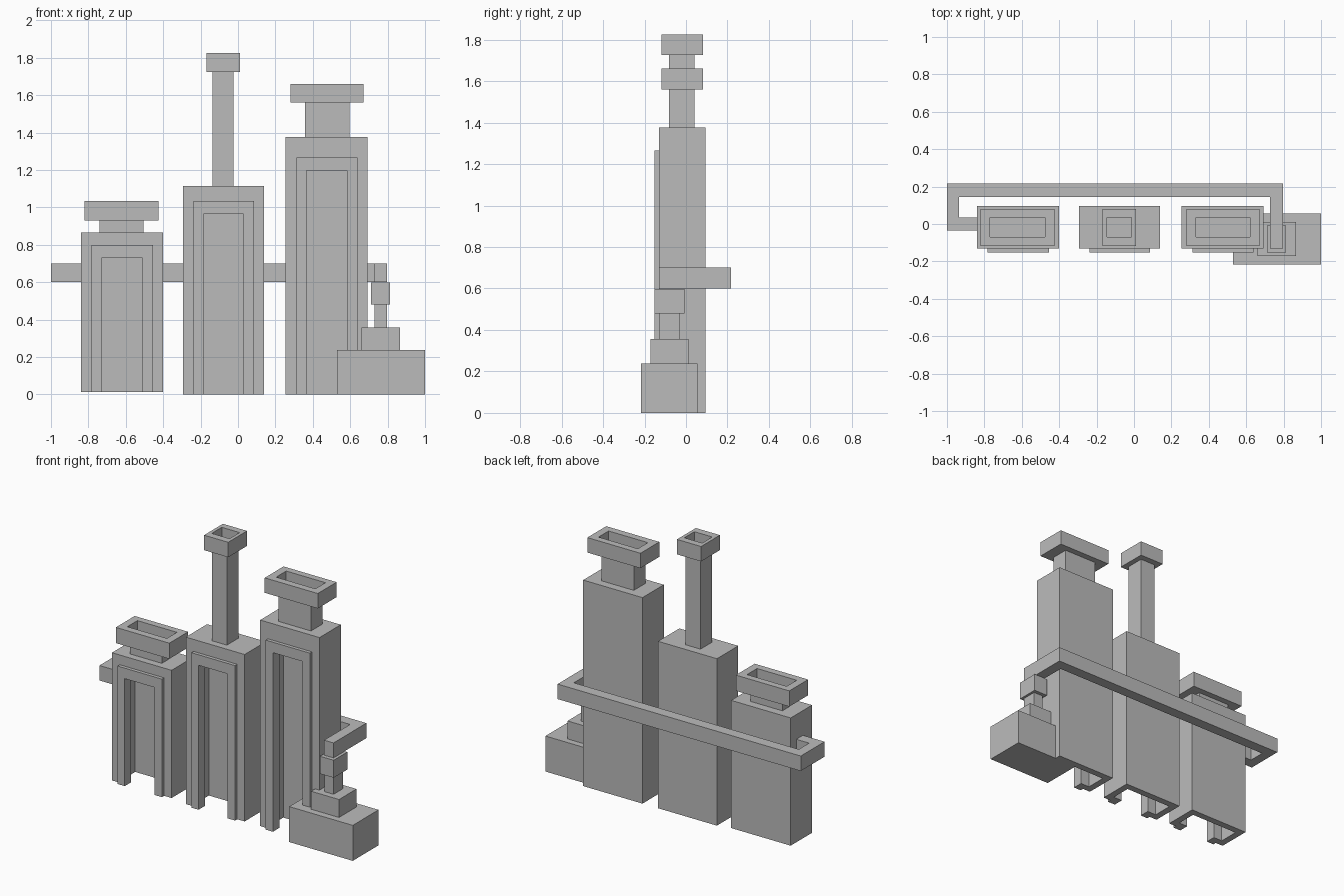
import bpy
import bmesh

cube = bpy.data.objects.get("Cube")
if cube:
    bpy.data.objects.remove(cube, do_unlink=True)

grey = bpy.data.materials.new("plain grey")
grey.use_nodes = True
grey.diffuse_color = (0.5, 0.5, 0.5, 1)
grey.node_tree.nodes["Principled BSDF"].inputs["Base Color"].default_value = (0.5, 0.5, 0.5, 1)


def prism(name, outline, axis, lo, hi):
    """Extrude a 2D outline along 'y' (outline is x, z) or 'z' (outline is x, y)."""
    bm = bmesh.new()
    place = (lambda p: (p[0], lo, p[1])) if axis == "y" else (lambda p: (p[0], p[1], lo))
    face = bm.faces.new([bm.verts.new(place(p)) for p in outline])
    grown = bmesh.ops.extrude_face_region(bm, geom=[face])["geom"]
    moved = [g for g in grown if isinstance(g, bmesh.types.BMVert)]
    step = (0, hi - lo, 0) if axis == "y" else (0, 0, hi - lo)
    bmesh.ops.translate(bm, verts=moved, vec=step)
    bmesh.ops.recalc_face_normals(bm, faces=bm.faces)
    mesh = bpy.data.meshes.new(name)
    bm.to_mesh(mesh)
    bm.free()
    mesh.materials.append(grey)
    obj = bpy.data.objects.new(name, mesh)
    bpy.context.scene.collection.objects.link(obj)
    return obj


def box(name, x, y, z):
    outline = [(x[0], y[0]), (x[1], y[0]), (x[1], y[1]), (x[0], y[1])]
    return prism(name, outline, "z", *z)


def cut(obj, cutter):
    mod = obj.modifiers.new("cut", "BOOLEAN")
    mod.operation = "DIFFERENCE"
    mod.solver = "EXACT"
    mod.object = cutter
    bpy.context.view_layer.objects.active = obj
    bpy.ops.object.modifier_apply(modifier=mod.name)
    bpy.data.objects.remove(cutter, do_unlink=True)


FRONT, BACK, WALL = -0.13, 0.095, 0.045


def tower(name, x, z, neck_x, cap_x, cap_z):
    left, right = x
    base, top = z
    # hollow body, open underneath, with a doorway in the front
    body = box(name + "_body", x, (FRONT, BACK), z)
    cut(body, box("cavity", (left + WALL, right - WALL),
                  (FRONT + WALL, BACK - WALL), (base - 0.1, top - WALL)))
    door = (left + 0.11, right - 0.11)
    door_top = top - 0.18 if top > 1.2 else top - 0.15
    if base > 0:
        door_top = top - 0.135
    cut(body, box("doorway", door, (FRONT - 0.1, FRONT + WALL + 0.02), (base - 0.1, door_top)))
    # raised door frame
    outer = (left + 0.057, right - 0.055)
    frame_top = door_top + 0.07
    prism(name + "_door_frame",
          [(outer[0], base), (door[0], base), (door[0], door_top), (door[1], door_top),
           (door[1], base), (outer[1], base), (outer[1], frame_top), (outer[0], frame_top)],
          "y", -0.153, FRONT)
    # chimney neck and recessed cap
    box(name + "_neck", neck_x, (-0.082, 0.04), (top, cap_z[0]))
    cap = box(name + "_cap", cap_x, (-0.118, 0.081), cap_z)
    inset = 0.13 * (cap_x[1] - cap_x[0])
    cut(cap, box("recess", (cap_x[0] + inset, cap_x[1] - inset), (-0.07, 0.036),
                 (cap_z[1] - 0.075, cap_z[1] + 0.1)))


tower("short_tower", (-0.84, -0.40), (0.012, 0.865), (-0.74, -0.505), (-0.82, -0.425), (0.93, 1.035))
tower("middle_tower", (-0.295, 0.14), (0, 1.115), (-0.135, -0.025), (-0.168, 0.01), (1.725, 1.825))
tower("tall_tower", (0.255, 0.693), (0, 1.376), (0.357, 0.597), (0.28, 0.672), (1.56, 1.66))

# square pipe running round the back
prism("rear_pipe",
      [(-0.82, -0.034), (-1, -0.034), (-1, 0.217), (0.797, 0.217), (0.797, -0.13),
       (0.727, -0.13), (0.727, 0.145), (-0.935, 0.145), (-0.935, 0.036), (-0.82, 0.036)],
      "z", 0.6, 0.7)

# stepped pump beside the tall tower
box("pump_base", (0.53, 1), (-0.217, 0.055), (0, 0.237))
box("pump_step", (0.66, 0.867), (-0.172, 0.012), (0.237, 0.357))
box("pump_post", (0.73, 0.797), (-0.13, -0.032), (0.357, 0.48))
box("pump_collar", (0.712, 0.813), (-0.152, -0.008), (0.48, 0.597))
